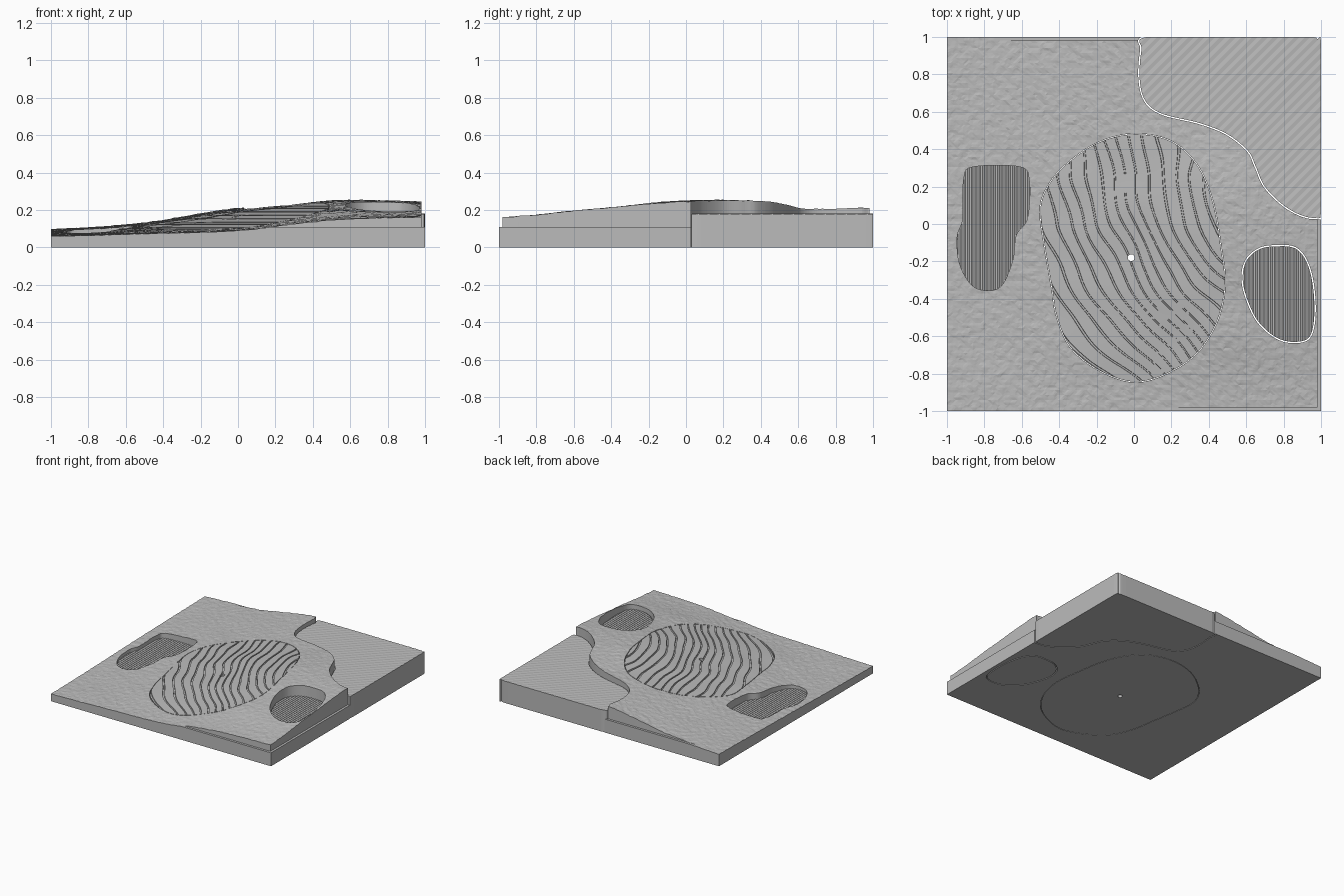
import bpy, bmesh, math
from mathutils import Vector, noise

cube = bpy.data.objects.get("Cube")
if cube:
    bpy.data.objects.remove(cube)

grey = bpy.data.materials.new("stone_grey")
grey.use_nodes = True
grey.diffuse_color = (0.5, 0.5, 0.5, 1)
grey.node_tree.nodes["Principled BSDF"].inputs["Base Color"].default_value = (0.5, 0.5, 0.5, 1)

# Land heights on a coarse 5 x 5 grid, front row first, left column first
HEIGHTS = [
    [0.06, 0.073, 0.09, 0.145, 0.16],
    [0.068, 0.09, 0.14, 0.20, 0.205],
    [0.08, 0.115, 0.18, 0.245, 0.245],
    [0.09, 0.125, 0.195, 0.24, 0.24],
    [0.098, 0.132, 0.21, 0.21, 0.21],
]
LEDGE = 0.11     # top of the plinth
INSET = 0.98     # land above the plinth is set in to here
GAP = 0.007      # clearance around loose pieces


def spline(a, b, c, d, t):
    return b + 0.5 * t * (c - a + t * (2 * a - 5 * b + 4 * c - d + t * (3 * (b - c) + d - a)))


def sample(row, u):
    i = min(int(u), len(row) - 2)
    at = lambda k: row[max(0, min(k, len(row) - 1))]
    return spline(at(i - 1), at(i), at(i + 1), at(i + 2), u - i)


def land(x, y):
    u, v = (max(0, min(4, (c + 1) * 2)) for c in (x, y))
    z = sample([sample(row, u) for row in HEIGHTS], v)
    wobble = 0.006 * noise.noise(Vector((x * 4, y * 4, 3)))
    return z + wobble * (1 - max(abs(x), abs(y)) ** 4)


def outline(points, steps=10):
    """Smooth closed curve through a few points, kept inside the tile."""
    n, out = len(points), []
    for i in range(n):
        p = [Vector(points[(i + k) % n]) for k in (-1, 0, 1, 2)]
        for s in range(steps):
            q = spline(*p, s / steps)
            out.append(Vector((max(-1, min(1, q.x)), max(-1, min(1, q.y)))))
    return out


def grow(loop, d):
    n = len(loop)
    area = sum(loop[i - 1].cross(loop[i]) for i in range(n))
    out = []
    for i in range(n):
        t = loop[(i + 1) % n] - loop[i - 1]
        out.append(loop[i] + Vector((t.y, -t.x)).normalized() * math.copysign(d, area))
    return out


def solid(name, bm, bottom=0.0, merge=True):
    """Close an open top surface down to a flat bottom."""
    ret = bmesh.ops.extrude_face_region(bm, geom=bm.faces[:], use_keep_orig=True)["geom"]
    for v in ret:
        if isinstance(v, bmesh.types.BMVert):
            v.co.z = bottom
    under = [f for f in ret if isinstance(f, bmesh.types.BMFace)]
    if merge and len(under) > 1:
        bmesh.ops.dissolve_faces(bm, faces=under, use_verts=False)
    bmesh.ops.recalc_face_normals(bm, faces=bm.faces[:])
    mesh = bpy.data.meshes.new(name)
    bm.to_mesh(mesh)
    bm.free()
    mesh.materials.append(grey)
    obj = bpy.data.objects.new(name, mesh)
    bpy.context.scene.collection.objects.link(obj)
    return obj


def sheet(loop, z):
    bm = bmesh.new()
    bm.faces.new([bm.verts.new((p.x, p.y, z)) for p in loop])
    return bm


def cut(bm, co, no):
    bmesh.ops.bisect_plane(bm, geom=bm.verts[:] + bm.edges[:] + bm.faces[:],
                           dist=1e-7, plane_co=co, plane_no=no)


def ridged(name, loop, z, direction, period, height):
    """Flat insert with straight triangular ridges across it."""
    bm = sheet(loop, z)
    d = Vector(direction).normalized()
    along = [p.x * d.x + p.y * d.y for p in loop]
    half = period / 2
    for k in range(math.ceil(min(along) / half), math.ceil(max(along) / half)):
        cut(bm, d * (k * half), d)
    for v in bm.verts:
        phase = (v.co.dot(d) / period) % 1
        v.co.z = z - height * abs(2 * phase - 1)
    return solid(name, bm)


# Outlines of the pieces
hill = outline([(0, .48), (.2, .44), (.34, .31), (.42, .12), (.46, -.1), (.485, -.33), (.43, -.55),
                (.29, -.73), (.05, -.84), (-.15, -.8), (-.33, -.67), (-.41, -.5), (-.44, -.33),
                (-.48, -.1), (-.5, .08), (-.46, .2), (-.37, .31), (-.2, .43)])
east_pond = outline([(.75, -.12), (.87, -.135), (.94, -.25), (.965, -.45), (.94, -.6), (.85, -.63),
                     (.75, -.6), (.65, -.5), (.585, -.33), (.595, -.21), (.66, -.14)])
west_pond = outline([(-.86, .305), (-.61, .305), (-.56, .23), (-.57, .03), (-.63, -.06), (-.65, -.2),
                     (-.72, -.34), (-.85, -.34), (-.93, -.22), (-.945, -.07), (-.915, .03), (-.91, .24)])
plateau = outline([(.07, 1), (.5, 1), (.92, 1), (.98, .99), (1, .96), (1, .5), (1, .08), (.98, .035),
                   (.9, .045), (.8, .1), (.7, .2), (.65, .31), (.61, .39), (.5, .48), (.35, .54),
                   (.15, .59), (.06, .66), (.03, .78), (.04, .93)])
corner = [Vector(p) for p in ((.8, .8), (1.1, .8), (1.1, 1.1), (.8, 1.1))]

# Rough land with its plinth ledge
count = 148
ticks = [-1, -INSET - .001] + [INSET * (2 * i / count - 1) for i in range(count + 1)] + [INSET + .001, 1]
bm = bmesh.new()
rows = []
for y in ticks:
    row = []
    for x in ticks:
        z = land(x, y)
        z += 0.0035 * noise.noise(Vector((x * 28, y * 28, 0))) + 0.002 * noise.noise(Vector((x * 60, y * 60, 7)))
        if max(abs(x), abs(y)) > INSET + 0.0005:
            z = min(z, LEDGE)
        row.append(bm.verts.new((x, y, z)))
    rows.append(row)
for a, b in zip(rows, rows[1:]):
    for i in range(len(ticks) - 1):
        bm.faces.new((a[i], a[i + 1], b[i + 1], b[i]))
bmesh.ops.triangulate(bm, faces=bm.faces[:])
ground = solid("rough_ground", bm)

# Openings in the land
holes = [grow(hill, GAP / 2), grow(east_pond, GAP), west_pond, grow(plateau, GAP), corner]
cutters = []
for loop in holes:
    c = solid("opening_cutter", sheet(loop, 1.0), -1.0)
    c.hide_render = True
    mod = ground.modifiers.new("opening", 'BOOLEAN')
    mod.operation, mod.solver, mod.object = 'DIFFERENCE', 'EXACT', c
    cutters.append(c)
bpy.context.view_layer.update()
mesh = bpy.data.meshes.new_from_object(ground.evaluated_get(bpy.context.evaluated_depsgraph_get()))
ground.modifiers.clear()
ground.data = mesh
for c in cutters:
    bpy.data.objects.remove(c)

# Central hill: smooth land with engraved contour grooves and a small peg hole
centre, peg, rings = Vector((-.015, -.18)), 0.018, 36
bm = bmesh.new()
rows = []
for r in range(rings + 1):
    row = []
    for p in hill:
        inner = centre + (p - centre).normalized() * peg
        q = inner.lerp(p, r / rings)
        row.append(bm.verts.new((q.x, q.y, land(q.x, q.y))))
    rows.append(row)
for a, b in zip(rows, rows[1:]):
    for i in range(len(hill)):
        bm.faces.new((a[i - 1], a[i], b[i], b[i - 1]))
bmesh.ops.triangulate(bm, faces=bm.faces[:])
STEP, WIDTH, EDGE, DEPTH = 0.0095, 0.0016, 0.0002, 0.008
for k in range(5, 28):
    for offset in (0, EDGE, WIDTH - EDGE, WIDTH):
        cut(bm, (0, 0, k * STEP + offset), (0, 0, 1))
for v in bm.verts:
    t = v.co.z % STEP
    v.co.z -= DEPTH * max(0, min(1, t / EDGE, (WIDTH - t) / EDGE))
solid("contoured_hill", bm, merge=False)

# Ridged ponds and the flat raised plateau
ridged("east_pond", east_pond, 0.16, (1, 0, 0), 0.02, 0.006)
ridged("west_pond", west_pond, 0.055, (1, 0, 0), 0.02, 0.006)
ridged("plateau", plateau, 0.18, (1, -1, 0), 0.04, 0.002)
